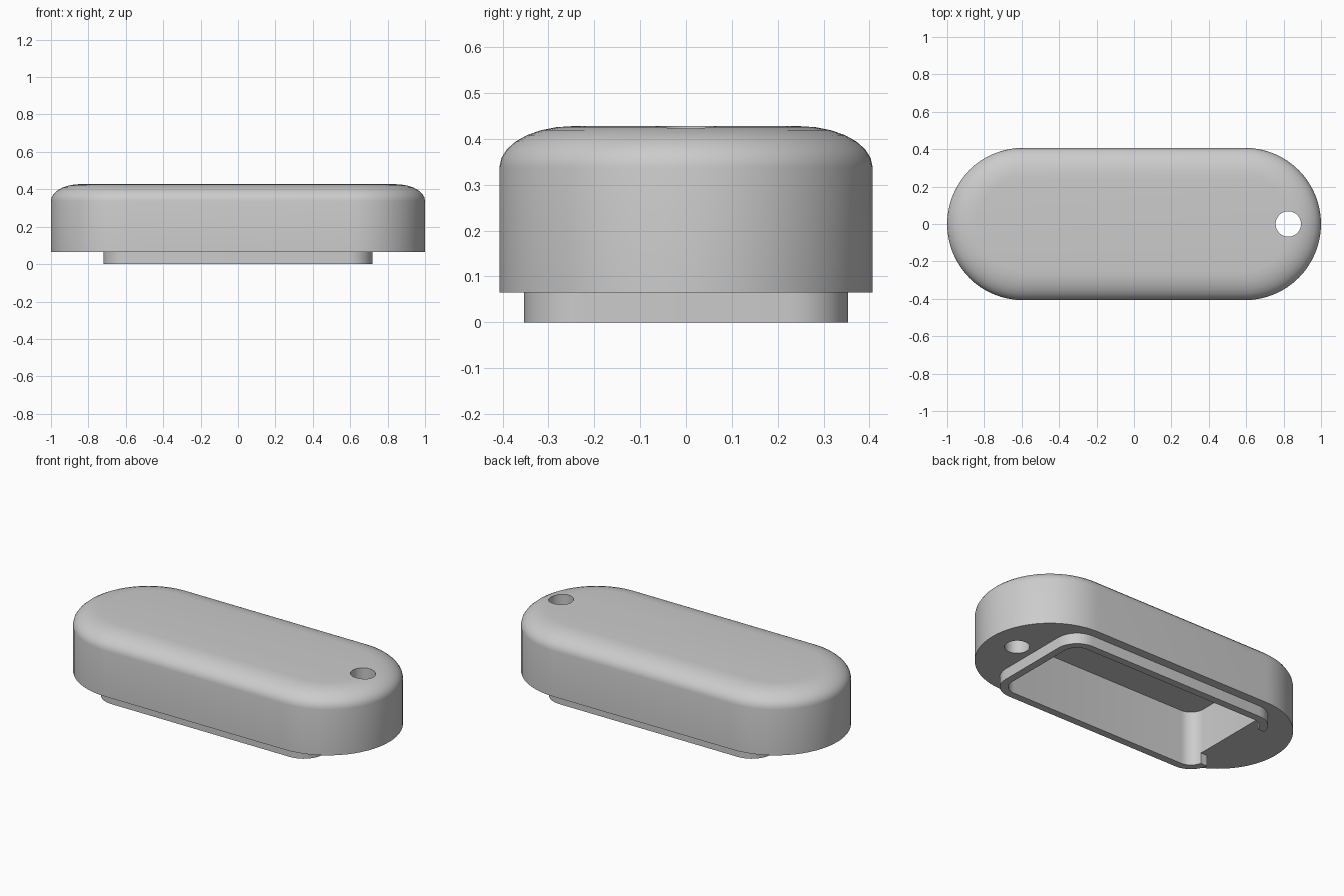
import bpy
import bmesh
from math import sin, cos, pi, radians

if "Cube" in bpy.data.objects:
    bpy.data.objects.remove(bpy.data.objects["Cube"], do_unlink=True)

grey = bpy.data.materials.new("plain grey")
grey.use_nodes = True
colour = (0.6, 0.6, 0.6, 1)
grey.diffuse_color = colour
grey.node_tree.nodes["Principled BSDF"].inputs["Base Color"].default_value = colour


def outline(half_x, half_y, radius, steps):
    """Rounded rectangle, counter-clockwise."""
    points = []
    for quarter, (sx, sy) in enumerate([(1, 1), (-1, 1), (-1, -1), (1, -1)]):
        for i in range(steps + 1):
            a = (quarter + i / steps) * pi / 2
            p = (sx * (half_x - radius) + radius * cos(a),
                 sy * (half_y - radius) + radius * sin(a))
            if not points or abs(p[0] - points[-1][0]) + abs(p[1] - points[-1][1]) > 1e-5:
                points.append(p)
    if abs(points[0][0] - points[-1][0]) + abs(points[0][1] - points[-1][1]) < 1e-5:
        points.pop()
    return points


def loft(name, rings, offset_x=0):
    """Closed solid through stacked rings of (outline, height)."""
    bm = bmesh.new()
    loops = [[bm.verts.new((x + offset_x, y, z)) for x, y in pts] for pts, z in rings]
    n = len(loops[0])
    for low, high in zip(loops, loops[1:]):
        for i in range(n):
            j = (i + 1) % n
            bm.faces.new((low[i], low[j], high[j], high[i]))
    bm.faces.new(loops[0][::-1])
    bm.faces.new(loops[-1])
    mesh = bpy.data.meshes.new(name)
    bm.to_mesh(mesh)
    bm.free()
    mesh.materials.append(grey)
    obj = bpy.data.objects.new(name, mesh)
    bpy.context.collection.objects.link(obj)
    return obj


def prism(name, pts, low, high, offset_x=0):
    return loft(name, [(pts, low), (pts, high)], offset_x)


def cut(obj, cutters):
    for cutter in cutters:
        mod = obj.modifiers.new("cut", 'BOOLEAN')
        mod.operation = 'DIFFERENCE'
        mod.solver = 'EXACT'
        mod.object = cutter
    graph = bpy.context.evaluated_depsgraph_get()
    mesh = bpy.data.meshes.new_from_object(obj.evaluated_get(graph))
    obj.modifiers.clear()
    obj.data = mesh


BASE, SHOULDER, TOP = 0.065, 0.338, 0.428
R, ROUND_IN = 0.407, 0.16
RIM_X, RIM_Y, RIM_R, WALL = 0.72, 0.353, 0.13, 0.045

# Body: pill shape with an elliptically rounded top edge
rings = [(outline(1, R, R, 16), BASE)]
for k in range(8):
    a = k / 7 * pi / 2
    inset = ROUND_IN * (1 - cos(a))
    rings.append((outline(1 - inset, R - inset, R - inset, 16),
                  SHOULDER + (TOP - SHOULDER) * sin(a)))
body = loft("cap_body", rings)

# Raised lip around the pocket
lip = prism("pocket_lip", outline(RIM_X, RIM_Y, RIM_R, 8), 0, BASE)

# Cutters: inner pocket, cord hole and the gap at one end of the lip
pocket = prism("pocket_cutter", outline(RIM_X - WALL, RIM_Y - WALL, RIM_R - WALL, 8), -0.1, 0.33)
hole = prism("hole_cutter", outline(0.068, 0.068, 0.068, 8), -0.1, 0.6, 0.825)
gap = prism("gap_cutter", outline(0.15, 0.24, 0.001, 1), -0.1, 0.2, -RIM_X)

cut(body, [pocket, hole])
cut(lip, [pocket, gap])
for cutter in (pocket, hole, gap):
    bpy.data.objects.remove(cutter, do_unlink=True)

# The lip joins the body, so its hidden upper face is dropped
bm = bmesh.new()
bm.from_mesh(lip.data)
hidden = [f for f in bm.faces if all(abs(v.co.z - BASE) < 1e-4 for v in f.verts)]
bmesh.ops.delete(bm, geom=hidden, context='FACES')
bm.to_mesh(lip.data)
bm.free()

# Smooth shading with crisp edges
bpy.ops.object.select_all(action='DESELECT')
for obj in (body, lip):
    obj.select_set(True)
bpy.context.view_layer.objects.active = body
bpy.ops.object.shade_smooth_by_angle(angle=radians(35))
